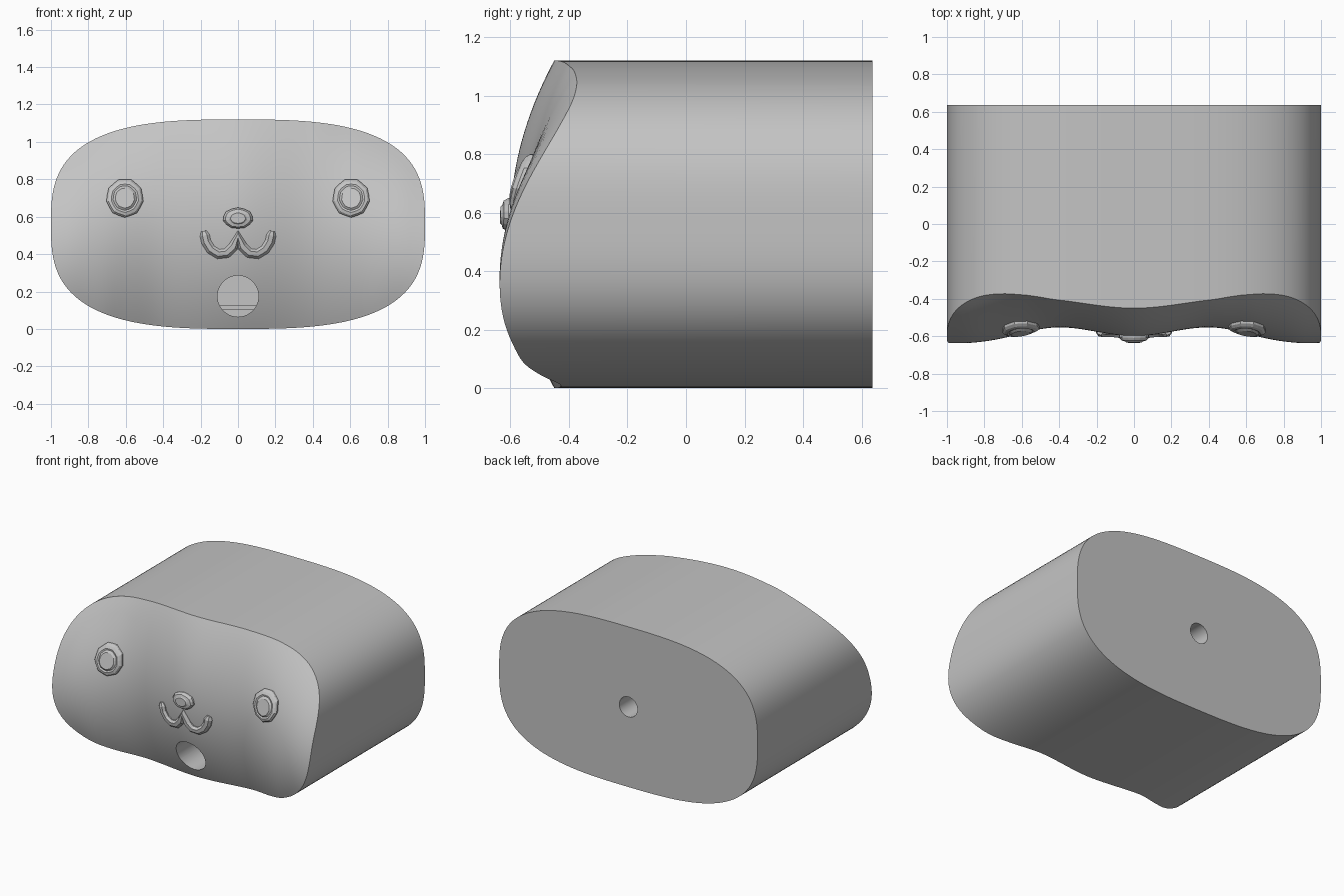
import bpy, bmesh, math
from mathutils import Vector

if "Cube" in bpy.data.objects:
    bpy.data.objects.remove(bpy.data.objects["Cube"], do_unlink=True)

grey = bpy.data.materials.new("plain grey")
grey.use_nodes = True
grey.diffuse_color = (0.55, 0.55, 0.55, 1)
grey.node_tree.nodes["Principled BSDF"].inputs["Base Color"].default_value = (0.55, 0.55, 0.55, 1)

HALF_H, BACK, POWER = 0.56, 0.637, 2.95


def finish(name, bm, smooth=None):
    bmesh.ops.recalc_face_normals(bm, faces=bm.faces)
    mesh = bpy.data.meshes.new(name)
    bm.to_mesh(mesh)
    bm.free()
    mesh.materials.append(grey)
    ob = bpy.data.objects.new(name, mesh)
    bpy.context.collection.objects.link(ob)
    if smooth:
        shade(ob, smooth)
    return ob


def shade(ob, degrees):
    bpy.ops.object.select_all(action='DESELECT')
    ob.select_set(True)
    bpy.context.view_layer.objects.active = ob
    bpy.ops.object.shade_smooth_by_angle(angle=math.radians(degrees))


def blend(keys, x):
    """Smooth curve through (position, value) keys, flat at the first key."""
    pts = [(-keys[1][0], keys[1][1])] + keys
    pts.append((2 * keys[-1][0] - keys[-2][0], 2 * keys[-1][1] - keys[-2][1]))
    i = 1
    while i < len(pts) - 3 and x > pts[i + 1][0]:
        i += 1
    (xa, a), (xb, b), (xc, c), (xd, d) = pts[i - 1:i + 3]
    w = xc - xb
    t = (x - xb) / w
    m0, m1 = (c - a) / (xc - xa) * w, (d - b) / (xd - xb) * w
    return ((2*t**3 - 3*t*t + 1) * b + (t**3 - 2*t*t + t) * m0
            + (3*t*t - 2*t**3) * c + (t**3 - t*t) * m1)


# Face relief: each column is a parabola in height, varying across the width
DEPTH = [(0, -.6), (.4, -.552), (.72, -.6), (.87, -.613), (1, -.603)]
TILT = [(0, 0), (.4, .012), (.6, .065), (.72, .105), (.87, .143), (1, .18)]
BEND = [(0, .15), (.4, .14), (.72, .19), (.87, .23), (1, .24)]


def front(x, z):
    x, v = abs(x), (z - HALF_H) / HALF_H
    return blend(DEPTH, x) + blend(TILT, x) * v + blend(BEND, x) * v * v


# Body: rounded outline with a relief front and flat back
def make_body(sides=160, rings=24):
    bm = bmesh.new()
    outline = []
    for k in range(sides):
        a = math.tau * k / sides
        c, s = math.cos(a), math.sin(a)
        r = (abs(c)**POWER + abs(s)**POWER) ** (-1 / POWER)
        outline.append((r * c, r * s * HALF_H))
    loops = []
    for j in range(1, rings + 1):
        t = j / rings
        loops.append([bm.verts.new((x*t, front(x*t, HALF_H + z*t), HALF_H + z*t))
                      for x, z in outline])
    loops.append([bm.verts.new((x, BACK, HALF_H + z)) for x, z in outline])
    centre = bm.verts.new((0, front(0, HALF_H), HALF_H))
    for k in range(sides):
        n = (k + 1) % sides
        bm.faces.new((centre, loops[0][k], loops[0][n]))
        for lo, hi in zip(loops, loops[1:]):
            bm.faces.new((lo[k], hi[k], hi[n], lo[n]))
    bm.faces.new(loops[-1])
    return finish("body", bm)


def cylinder_cutter(z, radius, y0, y1):
    bm = bmesh.new()
    bmesh.ops.create_cone(bm, cap_ends=True, segments=48, radius1=radius,
                          radius2=radius, depth=y1 - y0)
    for v in bm.verts:
        x, y, h = v.co
        v.co = (x, h + (y0 + y1) / 2, z + y)
    return finish("cutter", bm)


def box_cutter(half_x, y0, y1, z0, z1):
    bm = bmesh.new()
    bmesh.ops.create_cube(bm, size=1)
    for v in bm.verts:
        v.co = (v.co.x * 2 * half_x, y0 if v.co.y < 0 else y1, z0 if v.co.z < 0 else z1)
    return finish("cutter", bm)


def carve(ob, cutter):
    cutter.hide_render = True
    bpy.context.view_layer.objects.active = ob
    mod = ob.modifiers.new("carve", 'BOOLEAN')
    mod.operation, mod.solver, mod.object = 'DIFFERENCE', 'EXACT', cutter
    bpy.ops.object.modifier_apply(modifier=mod.name)
    bpy.data.objects.remove(cutter, do_unlink=True)


# Hollow inside, spout hole at the front, small hole at the back
body = make_body()
carve(body, box_cutter(0.6, -0.25, 0.35, 0.125, 0.95))
carve(body, box_cutter(0.2, -0.22, 0.2, 0.105, 0.2))
carve(body, cylinder_cutter(0.175, 0.11, -0.9, -0.1))
carve(body, cylinder_cutter(HALF_H, 0.07, 0.3, 0.9))
shade(body, 30)


# Stepped buttons that follow the face relief
def make_button(name, cx, cz, rx, rz, steps, sides, lump):
    bm = bmesh.new()
    loops = []
    for scale, height in steps:
        loop = []
        for k in range(sides):
            a = math.tau * (k + 0.5) / sides
            r = scale * (1 + (lump if k % 2 else -lump) * scale)
            x, z = cx + rx * r * math.cos(a), cz + rz * r * math.sin(a)
            loop.append(bm.verts.new((x, front(x, z) - height, z)))
        loops.append(loop)
    for lo, hi in zip(loops, loops[1:]):
        for k in range(sides):
            n = (k + 1) % sides
            bm.faces.new((lo[k], lo[n], hi[n], hi[k]))
    bm.faces.new(loops[0])
    bm.faces.new(loops[-1])
    return finish(name, bm)


EYE = [(1, -.03), (1, .012), (.9, .024), (.74, .03), (.64, .026), (.52, .036)]
NOSE = [(1, -.03), (1, .012), (.85, .026), (.6, .03), (.5, .036)]
for name, side in (("left_eye", 1), ("right_eye", -1)):
    make_button(name, side * 0.605, 0.70, 0.098, 0.102, EYE, 18, 0.025)
make_button("nose", 0, 0.592, 0.08, 0.056, NOSE, 14, 0.02)


# Mouth: two joined curls swept with a flat-topped ridge
def make_mouth():
    half = [(0, .5), (.025, .44), (.06, .405), (.105, .4), (.145, .425), (.17, .465), (.178, .5)]
    path = [Vector((-x, z)) for x, z in reversed(half[1:])] + [Vector(p) for p in half]
    profile = [(-.026, -.03), (-.026, .008), (-.012, .024), (.012, .024), (.026, .008), (.026, -.03)]
    bm = bmesh.new()
    loops = []
    last = len(path) - 1
    for i, p in enumerate(path):
        d = (path[min(i + 1, last)] - path[max(i - 1, 0)]).normalized()
        side = Vector((-d.y, d.x))
        ends = [(p, 1)]
        if i in (0, last):
            tip = p + d * (0.024 if i else -0.024)
            ends = [(p, 1), (tip, 0.55)] if i else [(tip, 0.55), (p, 1)]
        for c, size in ends:
            loop = []
            for w, h in profile:
                q = c + side * w * size
                loop.append(bm.verts.new((q.x, front(q.x, q.y) - h * (size if h > 0 else 1), q.y)))
            loops.append(loop)
    n = len(profile)
    for lo, hi in zip(loops, loops[1:]):
        for k in range(n):
            bm.faces.new((lo[k], lo[(k + 1) % n], hi[(k + 1) % n], hi[k]))
    bm.faces.new(loops[0])
    bm.faces.new(loops[-1])
    return finish("mouth", bm)


make_mouth()
